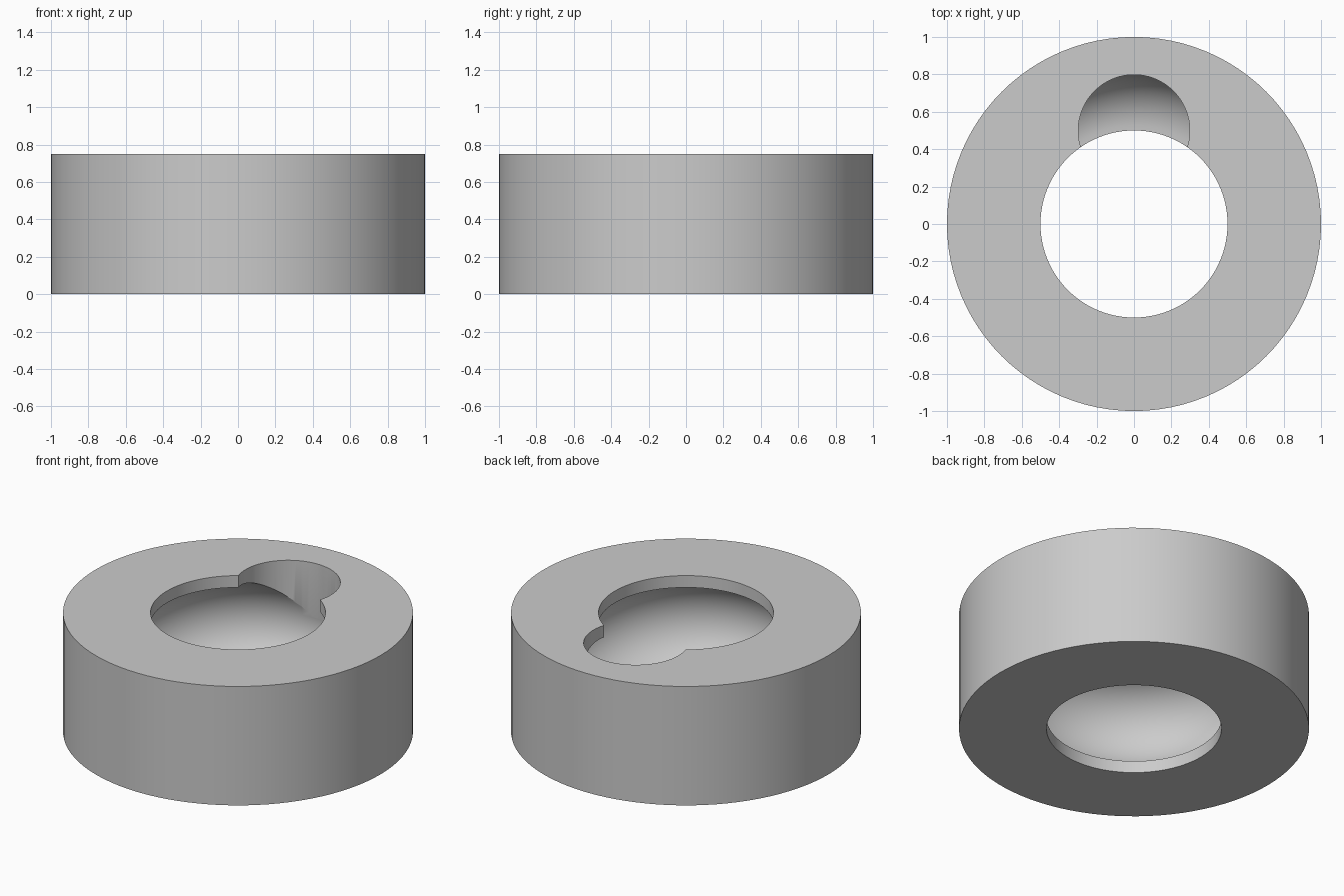
import bpy, bmesh
from math import sin, cos, pi, radians
from mathutils import Matrix

cube = bpy.data.objects.get("Cube")
if cube:
    bpy.data.objects.remove(cube, do_unlink=True)

OUTER, HOLE, HEIGHT = 1.0, 0.5, 0.75
GROOVE, MID = 0.3, 0.375
SEGMENTS, ARC_STEPS = 96, 32

grey = bpy.data.materials.new("light_grey")
grey.use_nodes = True
grey.diffuse_color = (0.6, 0.6, 0.6, 1)
grey.node_tree.nodes["Principled BSDF"].inputs["Base Color"].default_value = (0.6, 0.6, 0.6, 1)


def make_object(name, bm):
    bmesh.ops.recalc_face_normals(bm, faces=bm.faces[:])
    mesh = bpy.data.meshes.new(name)
    bm.to_mesh(mesh)
    bm.free()
    mesh.materials.append(grey)
    obj = bpy.data.objects.new(name, mesh)
    bpy.context.collection.objects.link(obj)
    return obj


# Ring body: cross-section with a round inner groove, turned about z
profile = [(OUTER, 0), (OUTER, HEIGHT), (HOLE, HEIGHT)]
for i in range(ARC_STEPS + 1):
    a = pi / 2 - pi * i / ARC_STEPS
    profile.append((HOLE + GROOVE * cos(a), MID + GROOVE * sin(a)))
profile.append((HOLE, 0))

bm = bmesh.new()
verts = [bm.verts.new((r, 0, z)) for r, z in profile]
edges = [bm.edges.new((v, verts[i - 1])) for i, v in enumerate(verts)]
bmesh.ops.spin(bm, geom=verts + edges, cent=(0, 0, 0), axis=(0, 0, 1),
               angle=2 * pi, steps=SEGMENTS, use_duplicate=False)
bmesh.ops.remove_doubles(bm, verts=bm.verts[:], dist=1e-4)
ring = make_object("ring_body", bm)

# Loading hole: round opening from the top down into the groove
bm = bmesh.new()
bmesh.ops.create_cone(bm, cap_ends=True, segments=SEGMENTS, radius1=0.298,
                      radius2=0.298, depth=0.6,
                      matrix=Matrix.Translation((0, HOLE, MID + 0.3)))
cutter = make_object("loading_hole_cutter", bm)
cutter.hide_render = True

cut = ring.modifiers.new("loading_hole", 'BOOLEAN')
cut.operation = 'DIFFERENCE'
cut.solver = 'EXACT'
cut.object = cutter

bpy.ops.object.select_all(action='DESELECT')
ring.select_set(True)
bpy.context.view_layer.objects.active = ring
bpy.ops.object.modifier_apply(modifier=cut.name)
bpy.data.objects.remove(cutter, do_unlink=True)
bpy.ops.object.shade_smooth_by_angle(angle=radians(30))
